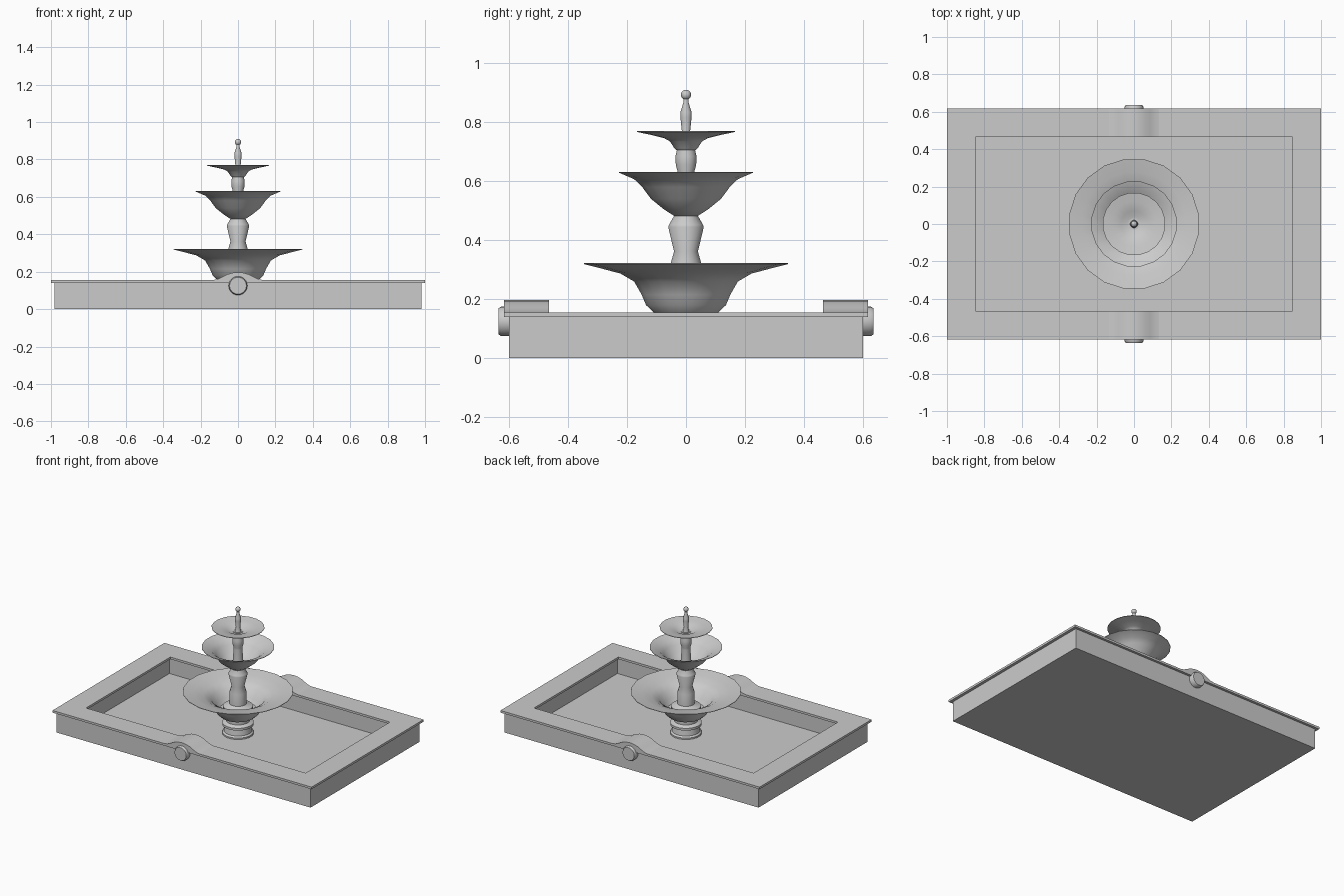
import bpy, bmesh, math

if "Cube" in bpy.data.objects:
    bpy.data.objects.remove(bpy.data.objects["Cube"])

SIDES = 20


def finish(name, bm, smooth=None):
    bmesh.ops.recalc_face_normals(bm, faces=bm.faces)
    me = bpy.data.meshes.new(name)
    bm.to_mesh(me)
    bm.free()
    ob = bpy.data.objects.new(name, me)
    bpy.context.collection.objects.link(ob)
    if smooth:
        bpy.ops.object.select_all(action='DESELECT')
        ob.select_set(True)
        bpy.context.view_layer.objects.active = ob
        bpy.ops.object.shade_smooth_by_angle(angle=math.radians(smooth))
    return ob


def bridge(bm, rings):
    for a, b in zip(rings, rings[1:]):
        n = len(a)
        for i in range(n):
            bm.faces.new((a[i], a[(i + 1) % n], b[(i + 1) % n], b[i]))


def lathe(name, profile, smooth=35):
    """Revolve (radius, z) points around the z axis and cap both ends."""
    bm = bmesh.new()
    rings = []
    for r, z in profile:
        angles = [(i + 0.5) * math.tau / SIDES for i in range(SIDES)]
        rings.append([bm.verts.new((r * math.cos(a), r * math.sin(a), z)) for a in angles])
    bridge(bm, rings)
    bm.faces.new(rings[0])
    bm.faces.new(rings[-1])
    return finish(name, bm, smooth)


def rect_sweep(name, profile, closed):
    """Stack rectangles (half x, half y, z); closed joins last to first."""
    bm = bmesh.new()
    rings = [[bm.verts.new((sx * hx, sy * hy, z))
              for sx, sy in ((-1, -1), (1, -1), (1, 1), (-1, 1))] for hx, hy, z in profile]
    bridge(bm, rings + rings[:1] if closed else rings)
    if not closed:
        bm.faces.new(rings[0])
        bm.faces.new(rings[-1])
    return finish(name, bm)


def bowl(name, outer, inner):
    return lathe(name, outer + inner, 40)


# Pool basin with recessed floor, and overhanging rim cap
rect_sweep("pool_basin", [(.98, .60, 0), (.98, .60, .142), (.865, .48, .142), (.865, .48, .03)], False)
rect_sweep("pool_rim", [(1, .617, .14), (1, .617, .155), (.848, .465, .155), (.848, .465, .14)], True)

# Raised crest on the rim and round boss, front and back
half = [(.135, .155), (.11, .160), (.085, .172), (.06, .185), (.03, .194)]
crest = [(-.135, .14)] + [(-x, z) for x, z in half] + [(0, .197)] + half[::-1] + [(.135, .14)]
for label, s in (("front", -1), ("back", 1)):
    bm = bmesh.new()
    bridge(bm, [[bm.verts.new((x, s * y, z)) for x, z in crest] for y in (.465, .617)])
    bm.verts.ensure_lookup_table()
    n = len(crest)
    bm.faces.new(bm.verts[:n])
    bm.faces.new(bm.verts[n:])
    finish(label + "_crest", bm, 35)

    bm = bmesh.new()
    rings = []
    for r, y in ((.05, .59), (.05, .626), (.045, .635)):
        rings.append([bm.verts.new((r * math.cos(a), s * y, .125 + r * math.sin(a)))
                      for a in (i * math.tau / 24 for i in range(24))])
    bridge(bm, rings)
    bm.faces.new(rings[0])
    bm.faces.new(rings[-1])
    finish(label + "_boss", bm, 35)

# Pedestal in the pool
lathe("pedestal", [(.1, .03), (.1, .04), (.09, .05), (.085, .085), (.1, .092), (.1, .108),
                   (.075, .12), (.075, .14), (.11, .157)])

# Three bowls, each a thin shell
bowl("lower_bowl",
     [(.11, .155), (.137, .18), (.152, .215), (.178, .26), (.225, .287), (.29, .304), (.35, .319)],
     [(.35, .322), (.28, .309), (.22, .294), (.17, .268), (.142, .22), (.12, .195)])
bowl("middle_bowl",
     [(.04, .482), (.075, .504), (.12, .54), (.15, .58), (.178, .607), (.23, .629)],
     [(.23, .632), (.17, .611), (.142, .585), (.11, .545), (.065, .515)])
bowl("upper_bowl",
     [(.032, .705), (.04, .712), (.055, .735), (.075, .746), (.12, .757), (.168, .767)],
     [(.168, .77), (.12, .762), (.07, .752), (.045, .738)])

# Turned columns between the bowls
lathe("lower_column", [(.095, .19), (.095, .222), (.07, .23), (.055, .24), (.053, .32), (.041, .362),
                       (.061, .445), (.058, .453), (.04, .484), (.04, .53)])
lathe("middle_column", [(.035, .51), (.028, .62), (.029, .634), (.035, .655), (.036, .685),
                        (.031, .707), (.031, .74)])

# Finial with ball
lathe("finial", [(.022, .735), (.014, .768), (.019, .815), (.019, .835), (.009, .866), (.009, .882)])
bm = bmesh.new()
bmesh.ops.create_uvsphere(bm, u_segments=16, v_segments=10, radius=.017)
bmesh.ops.translate(bm, verts=bm.verts, vec=(0, 0, .893))
finish("finial_ball", bm, 40)
